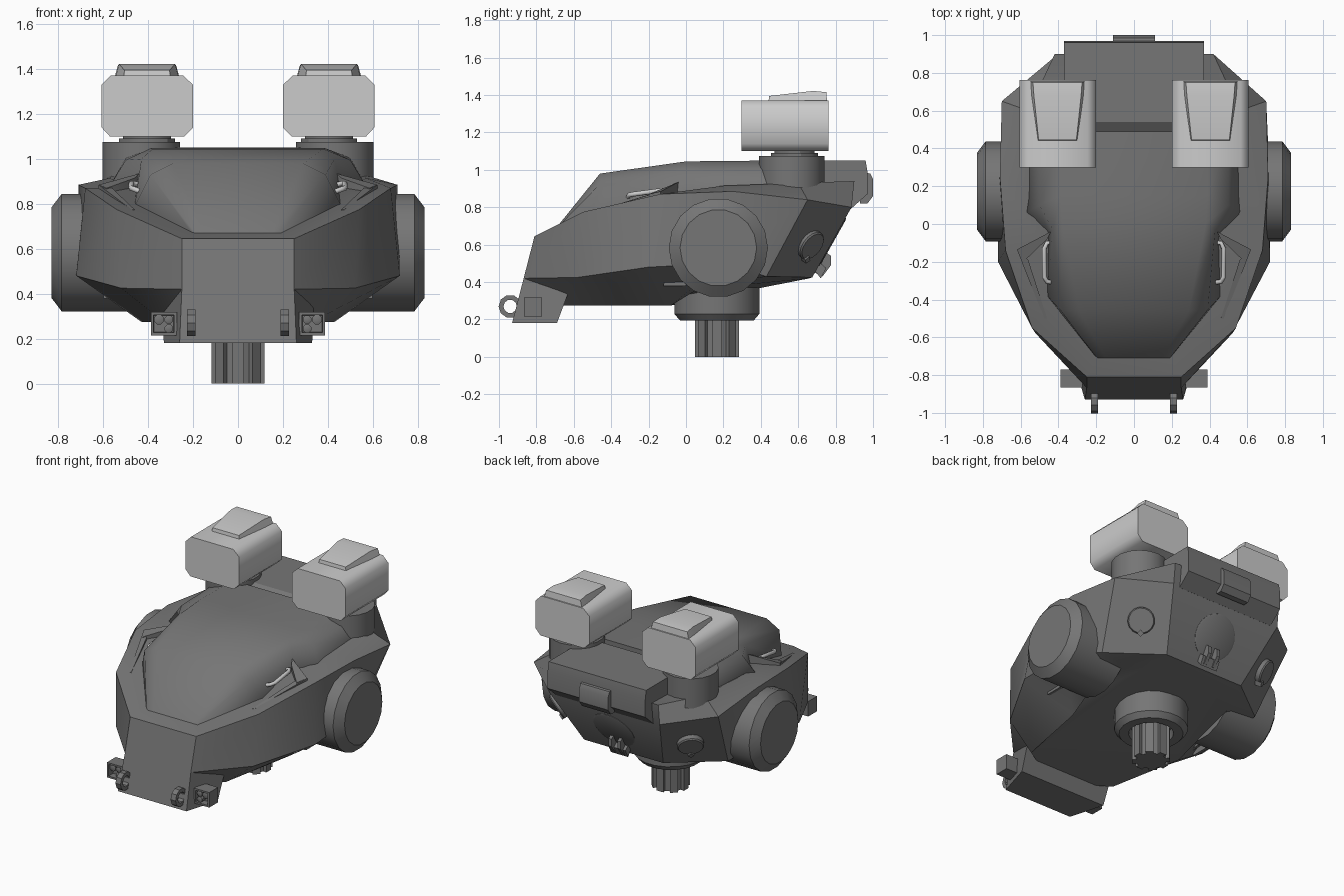
import bpy, bmesh, math
from mathutils import Vector

if "Cube" in bpy.data.objects:
    bpy.data.objects.remove(bpy.data.objects["Cube"])


def material(name, v):
    m = bpy.data.materials.new(name)
    m.diffuse_color = (v, v, v, 1)
    m.use_nodes = True
    m.node_tree.nodes["Principled BSDF"].inputs["Base Color"].default_value = m.diffuse_color
    return m


DARK, LIGHT = material("dark_grey", 0.18), material("light_grey", 0.55)


def finish(ob, mirror, mat):
    ob.data.materials.append(mat)
    if mirror:
        ob.modifiers.new("mirror", "MIRROR")
    return ob


def loft(name, rings, mirror=False, closed=False, mat=DARK, angle=30):
    """Skin equal-length closed rings; cap the ends unless closed."""
    bm = bmesh.new()
    vs = [[bm.verts.new(p) for p in r] for r in rings]
    n = len(vs[0])
    pairs = list(zip(vs, vs[1:])) + ([(vs[-1], vs[0])] if closed else [])
    for a, b in pairs:
        for i in range(n):
            j = (i + 1) % n
            bm.faces.new((a[i], a[j], b[j], b[i]))
    if not closed:
        bm.faces.new(vs[0])
        bm.faces.new(vs[-1])
    bmesh.ops.recalc_face_normals(bm, faces=bm.faces)
    me = bpy.data.meshes.new(name)
    bm.to_mesh(me)
    bm.free()
    ob = bpy.data.objects.new(name, me)
    bpy.context.collection.objects.link(ob)
    bpy.ops.object.select_all(action='DESELECT')
    ob.select_set(True)
    bpy.context.view_layer.objects.active = ob
    bpy.ops.object.shade_smooth_by_angle(angle=math.radians(angle))
    return finish(ob, mirror, mat)


def sym(half):
    """Complete a half ring across x = 0."""
    return half + [(-x, y, z) for x, y, z in reversed(half)]


def lathe(name, profile, centre, axis=(0, 0, 1), n=16, **kw):
    """Turn (radius, height) pairs about an axis."""
    q = Vector((0, 0, 1)).rotation_difference(Vector(axis).normalized())
    rings = []
    for r, h in profile:
        ring = []
        for i in range(n):
            a = 2 * math.pi * (i + 0.5) / n
            ring.append(Vector(centre) + q @ Vector((r * math.cos(a), r * math.sin(a), h)))
        rings.append(ring)
    return loft(name, rings, **kw)


def slab(name, yz, x0, x1, **kw):
    """Extrude a side profile along x."""
    return loft(name, [[(x, y, z) for y, z in yz] for x in (x0, x1)], **kw)


# Hull: belly, panel bottom edge, rim, inner rim
loft("hull", [sym(r) for r in (
    [(.2, -.68, .275), (.33, -.6, .275), (.43, -.08, .275), (.43, .06, .36), (.42, .42, .42), (.28, .66, .42)],
    [(.25, -.868, .42), (.52, -.58, .425), (.72, -.2, .48), (.72, .2, .5), (.62, .43, .43), (.3, .675, .425)],
    [(.25, -.81, .645), (.54, -.55, .775), (.68, -.14, .87), (.71, .25, .885), (.7, .65, .84), (.42, .885, .8)],
    [(.2, -.71, .67), (.45, -.4, .795), (.49, -.1, .87), (.57, .2, .915), (.56, .6, .93), (.42, .9, .94)])],
    angle=25)

# Nose block below the front plate
loft("nose", [sym([(.26, -.93, .18), (.33, -.69, .18)]), sym([(.25, -.868, .42), (.34, -.6, .42)])])

# Hood, with rounded flanks
loft("hood", [sym(r) for r in (
    [(.15, -.71, .67), (.19, -.71, .67), (.205, -.7, .67), (.2, -.6, .5)],
    [(.29, -.46, .98), (.39, -.455, .93), (.46, -.38, .79), (.42, -.36, .6)],
    [(.38, 0, 1.045), (.43, -.03, 1.0), (.455, -.05, .86), (.42, -.05, .6)],
    [(.39, .15, 1.047), (.5, .1, .995), (.57, .06, .88), (.5, .1, .6)],
    [(.38, .49, 1.05), (.5, .49, 1.005), (.56, .49, .9), (.5, .49, .6)])], angle=48)

# Rear deck block and hatch
slab("rear_deck", [(.48, .8), (.48, 1.01), (.54, 1.05), (.96, 1.05), (.97, .99), (.97, .87), (.88, .79)],
     -.37, .37)
slab("rear_hatch", [(.94, .99), (.985, .98), (1.0, .95), (1.0, .86), (.97, .82), (.93, .82)], -.11, .11)

# Cheek panel beside the hood, with its grab handle
cheek = [(.44, -.04, .935), (.62, -.135, .885), (.585, -.2, .87), (.46, -.08, .915)]
loft("cheek_ridge", [cheek, [(x, y, z - .12) for x, y, z in cheek]], mirror=True)
loft("cheek_strip", [[(.56, -.19, .87), (.62, -.135, .885), (.61, -.14, .8), (.56, -.19, .8)],
                     [(.46, -.5, .775), (.475, -.5, .775), (.475, -.48, .7), (.46, -.48, .7)]], mirror=True)
cu = bpy.data.curves.new("grab_handle", "CURVE")
cu.dimensions, cu.bevel_depth, cu.bevel_resolution = "3D", .013, 1
sp = cu.splines.new("POLY")
path = [(.42, -.31, .85), (.46, -.305, .865), (.475, -.28, .87), (.475, -.13, .89), (.46, -.1, .89), (.42, -.1, .88)]
sp.points.add(len(path) - 1)
for p, co in zip(sp.points, path):
    p.co = (*co, 1)
handle = bpy.data.objects.new("grab_handle", cu)
bpy.context.collection.objects.link(handle)
finish(handle, True, LIGHT)

# Side drums
lathe("side_drum", [(.265, .42), (.265, .785), (.205, .83)], (0, .173, .583), (1, 0, 0), 18, mirror=True)

# Pedestals, collars and pods
lathe("pod_pedestal", [(.175, .78), (.175, 1.075)], (.43, .565, 0), n=18, mirror=True)
lathe("pod_collar", [(.13, 1.06), (.13, 1.09), (.11, 1.09), (.11, 1.12)], (.405, .58, 0), n=12, mirror=True)
pod = [(.24, 1.10), (.57, 1.10), (.607, 1.14), (.607, 1.33), (.565, 1.372), (.245, 1.372), (.2, 1.33), (.2, 1.14)]
loft("pod", [[(x, y, z) for x, z in pod] for y in (.298, .762)], mirror=True, mat=LIGHT, angle=50)
loft("pod_cap", [[(.3, .44, 1.36), (.51, .44, 1.36), (.505, .445, 1.395), (.305, .445, 1.395)],
                 [(.265, .68, 1.36), (.545, .68, 1.36), (.53, .68, 1.422), (.28, .68, 1.422)],
                 [(.26, .755, 1.36), (.55, .755, 1.36), (.535, .75, 1.415), (.275, .75, 1.415)]],
     mirror=True, mat=LIGHT)

# Underside mount: stepped flange and splined shaft
lathe("mount_flange", [(.23, .5), (.23, .23), (.2, .195), (.14, .195), (.13, .25)], (0, .165, 0), n=20)
spline = []
for i in range(8):
    for off, r in ((-.28, .12), (.28, .12), (.3, .095), (.7, .095)):
        a = (i + off) * math.pi / 4
        spline.append((r * math.cos(a), .165 + r * math.sin(a)))
loft("splined_shaft", [[(x, y, z) for x, y in spline] for z in (0, .27)])

# Tow rings
lathe("tow_ring", [(.062, .19), (.062, .228), (.036, .228), (.036, .19)], (0, -.94, .27), (1, 0, 0), 10,
      closed=True, mirror=True)


# Front lamps in recessed housings
def rect(y, d):
    return [(.272 + d, y, .215 + d), (.388 - d, y, .215 + d), (.388 - d, y, .318 - d), (.272 + d, y, .318 - d)]


loft("lamp_housing", [rect(-.77, 0), rect(-.865, 0), rect(-.865, .012), rect(-.82, .014)], mirror=True)
for x, z, r in ((.308, .285, .02), (.308, .245, .02), (.352, .285, .023)):
    lathe("lamp", [(r, 0), (r, .04), (r * .7, .043)], (x, -.815, z), (0, -1, 0), 8, mirror=True)

# Rear covers
slope = (0, .87, -.49)
lathe("rear_cover", [(.15, -.03), (.15, .006), (.14, .01)], (0, .777, .615), slope, 20)
side = (.092, .109, -.084)
lathe("side_cover", [(.085, -.04), (.085, .012), (.078, .02)], (.5, .665, .6), side, 16, mirror=True)
lathe("side_cover_tab", [(.022, -.03), (.022, .025)], (.48, .635, .53), side, 4, mirror=True)

# Rear latch: two prongs on a cross bar
slab("latch_prong", [(.72, .55), (.74, .565), (.775, .54), (.775, .49), (.73, .43), (.69, .45)], .022, .045, mirror=True)
slab("latch_bar", [(.69, .46), (.72, .5), (.75, .475), (.72, .42)], -.065, .065)

# Small fins under the side panels
fin = [(-.12, .38), (0, .38), (0, .5), (-.12, .5)]
for x in (.53, .59):
    slab("under_fin", fin, x - .009, x + .009, mirror=True)
